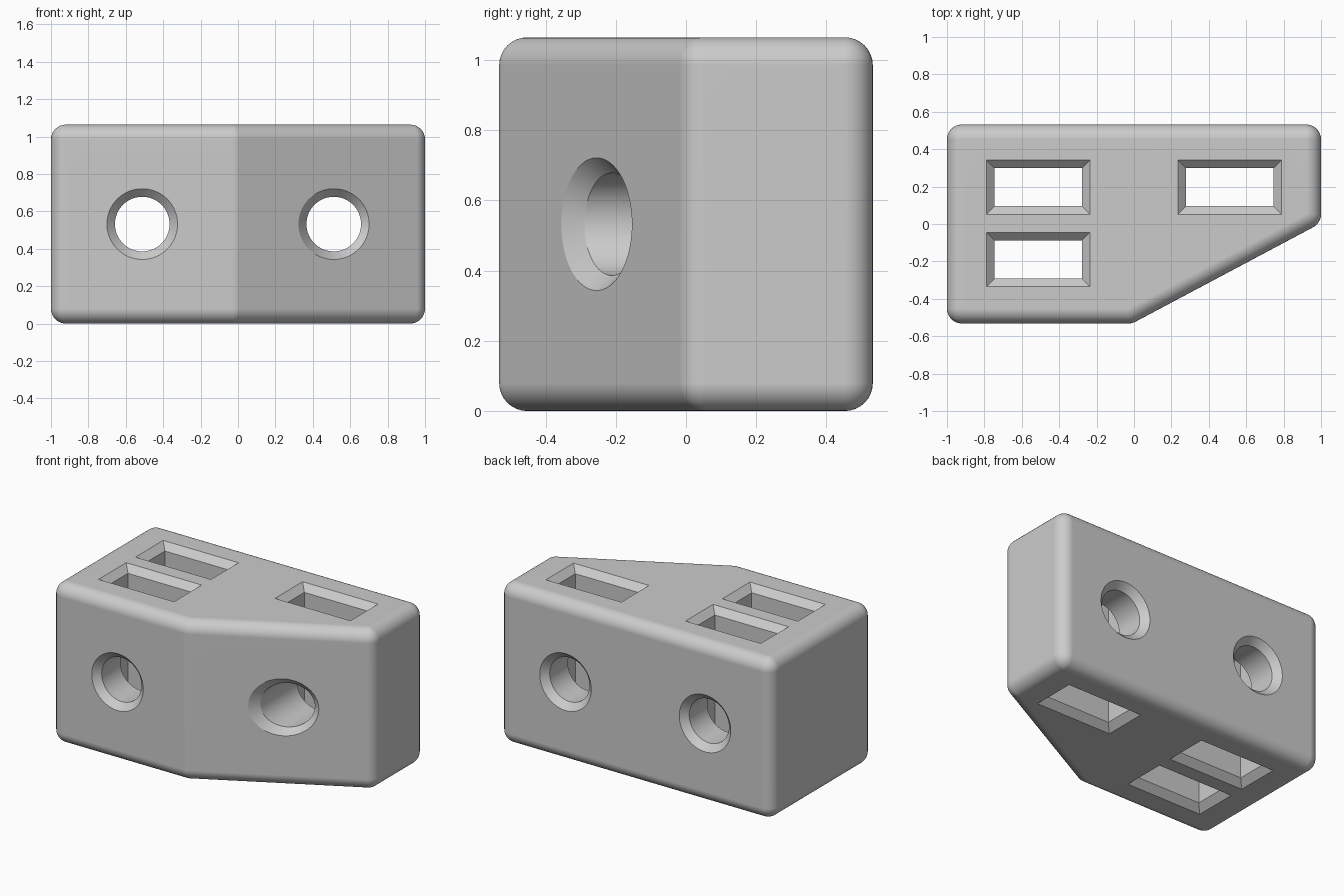
import bpy
import bmesh
from math import sin, cos, pi, atan2
from mathutils import Vector

if "Cube" in bpy.data.objects:
    bpy.data.objects.remove(bpy.data.objects["Cube"], do_unlink=True)

HALF_DEPTH, HEIGHT = 0.532, 1.064
FILLET, STEPS = 0.08, 8
CHAMFER = 0.043

grey = bpy.data.materials.new("light grey")
grey.use_nodes = True
colour = (0.6, 0.6, 0.6, 1)
grey.diffuse_color = colour
grey.node_tree.nodes["Principled BSDF"].inputs["Base Color"].default_value = colour


def loft(name, rings):
    """Closed solid through a stack of rings with equal point counts."""
    bm = bmesh.new()
    loops = [[bm.verts.new(p) for p in ring] for ring in rings]
    n = len(loops[0])
    for a, b in zip(loops, loops[1:]):
        for i in range(n):
            j = (i + 1) % n
            bm.faces.new((a[i], a[j], b[j], b[i]))
    bm.faces.new(loops[0][::-1])
    bm.faces.new(loops[-1])
    bmesh.ops.remove_doubles(bm, verts=bm.verts, dist=1e-5)
    bmesh.ops.recalc_face_normals(bm, faces=bm.faces)
    mesh = bpy.data.meshes.new(name)
    bm.to_mesh(mesh)
    bm.free()
    mesh.materials.append(grey)
    obj = bpy.data.objects.new(name, mesh)
    bpy.context.collection.objects.link(obj)
    return obj


# Block: five-sided plan with every edge rounded
plan = [Vector(p) for p in ((-1, -HALF_DEPTH), (-0.01, -HALF_DEPTH), (1, 0.005),
                            (1, HALF_DEPTH), (-1, HALF_DEPTH))]
SLOPE = (plan[2].y - plan[1].y) / (plan[2].x - plan[1].x)


def normal(i):
    d = (plan[(i + 1) % len(plan)] - plan[i]).normalized()
    return Vector((d.y, -d.x))


def outline(radius, z):
    points = []
    for i, corner in enumerate(plan):
        n1, n2 = normal(i - 1 if i else len(plan) - 1), normal(i)
        core = corner - FILLET * (n1 + n2) / (1 + n1.dot(n2))
        start = atan2(n1.y, n1.x)
        turn = (atan2(n2.y, n2.x) - start) % (2 * pi)
        for k in range(STEPS + 1):
            a = start + turn * k / STEPS
            points.append((core.x + radius * cos(a), core.y + radius * sin(a), z))
    return points


arc = [pi / 2 * k / STEPS for k in range(STEPS + 1)]
rings = [outline(FILLET * sin(a), FILLET * (1 - cos(a))) for a in arc]
rings += [outline(FILLET * cos(a), HEIGHT - FILLET * (1 - sin(a))) for a in arc]
block = loft("block", rings)


# Cutters: through holes with a flared mouth at both ends
def round_hole(cx, front, slope):
    r = 0.146

    def ring(radius, y, tilt):
        angles = [2 * pi * k / 64 for k in range(64)]
        return [(cx + radius * cos(a), y + tilt * radius * cos(a),
                 HEIGHT / 2 + radius * sin(a)) for a in angles]
    return loft("round_hole_cutter", [
        ring(r + 2 * CHAMFER, front - CHAMFER, slope), ring(r, front + CHAMFER, slope),
        ring(r, HALF_DEPTH - CHAMFER, 0), ring(r + 2 * CHAMFER, HALF_DEPTH + CHAMFER, 0)])


def slot(cx, cy):
    def ring(grow, z):
        w, d = 0.234 + grow, 0.102 + grow
        return [(cx + sx * w, cy + sy * d, z)
                for sx, sy in ((-1, -1), (1, -1), (1, 1), (-1, 1))]
    return loft("slot_cutter", [
        ring(2 * CHAMFER, -CHAMFER), ring(0, CHAMFER),
        ring(0, HEIGHT - CHAMFER), ring(2 * CHAMFER, HEIGHT + CHAMFER)])


X = 0.512
cutters = [round_hole(-X, -HALF_DEPTH, 0),
           round_hole(X, plan[1].y + SLOPE * (X - plan[1].x), SLOPE),
           slot(-X, 0.197), slot(X, 0.197), slot(-X, -0.19)]

bpy.ops.object.select_all(action="DESELECT")
bpy.context.view_layer.objects.active = block
block.select_set(True)
for cutter in cutters:
    mod = block.modifiers.new("cut", "BOOLEAN")
    mod.operation, mod.solver, mod.object = "DIFFERENCE", "EXACT", cutter
    bpy.ops.object.modifier_apply(modifier=mod.name)
    bpy.data.objects.remove(cutter, do_unlink=True)

# Smooth fillets and bores, crisp chamfer edges, flat large faces
bpy.ops.object.shade_smooth_by_angle(angle=0.4)
weighted = block.modifiers.new("flat_faces", "WEIGHTED_NORMAL")
weighted.keep_sharp = True
